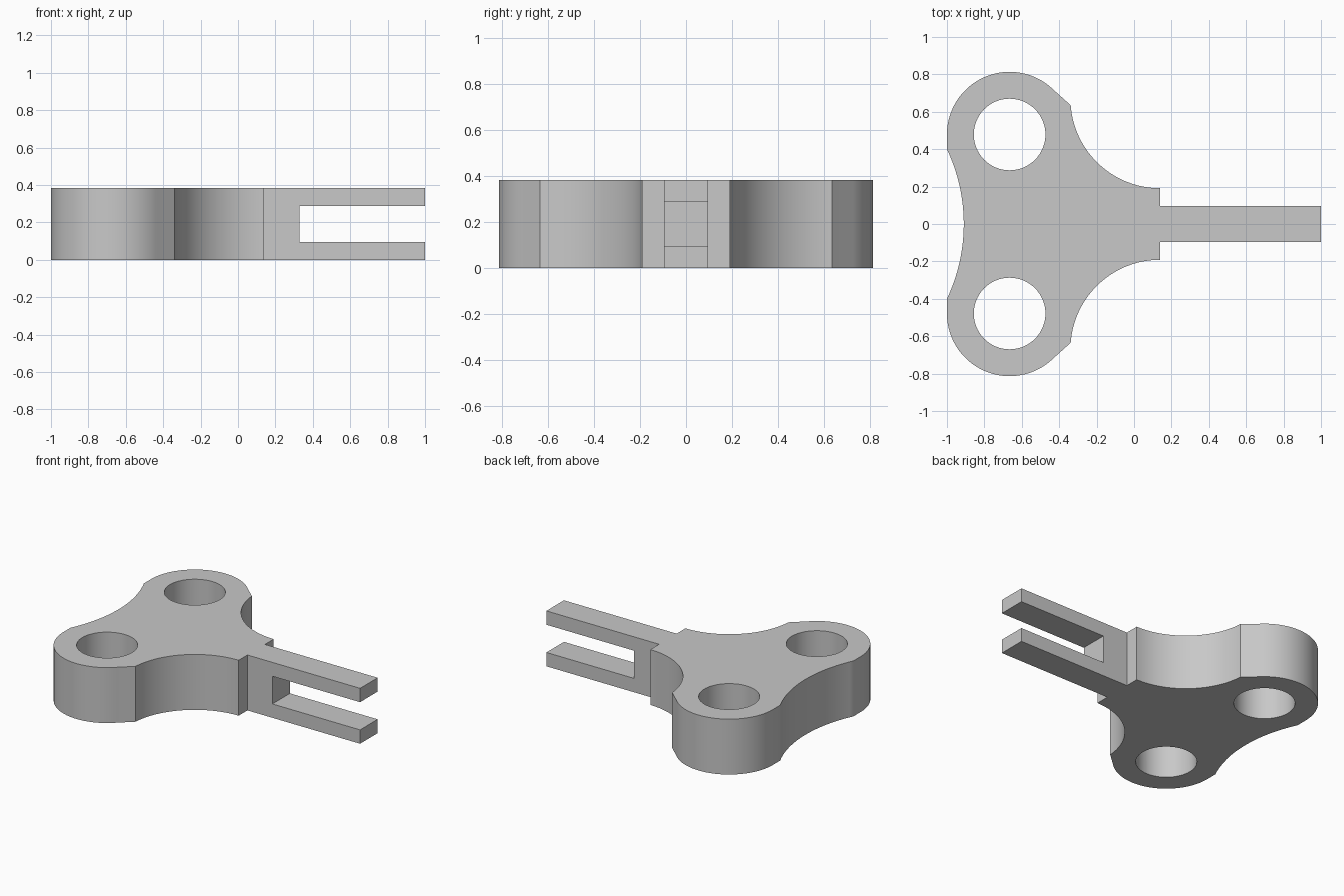
import bpy, bmesh
from math import radians, asin, atan2, cos, sin, degrees
from mathutils import Vector

if "Cube" in bpy.data.objects:
    bpy.data.objects.remove(bpy.data.objects["Cube"])

U = 0.0957                       # design module
HEIGHT = 4 * U
LOBE = Vector((-1 + 3.5 * U, 5 * U))
NECK_X, SLOT_X = 1 - 9 * U, 1 - 7 * U

grey = bpy.data.materials.new("plain grey")
grey.use_nodes = True
colour = (0.58, 0.58, 0.58, 1)
grey.diffuse_color = colour
grey.node_tree.nodes["Principled BSDF"].inputs["Base Color"].default_value = colour


def arc(centre, radius, start, end, steps):
    """Points along an arc, angles in degrees."""
    angles = [radians(start + (end - start) * i / steps) for i in range(steps + 1)]
    return [(centre[0] + radius * cos(a), centre[1] + radius * sin(a)) for a in angles]


def prism(name, base, direction):
    """Extrude a closed loop of 3D points along a direction."""
    bm = bmesh.new()
    face = bm.faces.new([bm.verts.new(p) for p in base])
    grown = bmesh.ops.extrude_face_region(bm, geom=[face], use_keep_orig=True)
    new_verts = [g for g in grown["geom"] if isinstance(g, bmesh.types.BMVert)]
    bmesh.ops.translate(bm, verts=new_verts, vec=direction)
    bmesh.ops.recalc_face_normals(bm, faces=bm.faces)
    mesh = bpy.data.meshes.new(name)
    bm.to_mesh(mesh)
    bm.free()
    mesh.materials.append(grey)
    obj = bpy.data.objects.new(name, mesh)
    bpy.context.collection.objects.link(obj)
    return obj


def activate(obj):
    bpy.ops.object.select_all(action="DESELECT")
    obj.select_set(True)
    bpy.context.view_layer.objects.active = obj


# Body outline, one half from the neck round to the back, then mirrored
cove_centre, cove_radius = (NECK_X, 7 * U), 5 * U
cove_end = 180 + degrees(asin((7 * U - 0.635) / cove_radius))
half = arc(cove_centre, cove_radius, 270, cove_end, 32)
half += arc(LOBE, 3.5 * U, 45, 180, 48)
back_centre, back_radius = (-1.844, 0), 0.934
back_angle = degrees(atan2(0.4, -1 - back_centre[0]))
half += arc(back_centre, back_radius, back_angle, 0, 16)
outline = half + [(x, -y) for x, y in reversed(half[:-1])]
body = prism("body", [(x, y, 0) for x, y in outline], (0, 0, HEIGHT))

# Round through holes in both lobes
for side in (1, -1):
    ring = arc((LOBE.x, side * LOBE.y), 2 * U, 0, 360, 64)[:-1]
    cutter = prism("hole_cutter", [(x, y, -0.1) for x, y in ring], (0, 0, HEIGHT + 0.2))
    cutter.hide_render = True
    cut = body.modifiers.new("hole", "BOOLEAN")
    cut.operation, cut.solver, cut.object = "DIFFERENCE", "EXACT", cutter
    activate(body)
    bpy.ops.object.modifier_apply(modifier=cut.name)
    bpy.data.objects.remove(cutter)

activate(body)
bpy.ops.object.shade_smooth_by_angle(angle=radians(30))

# Slotted fork reaching out from the neck
fork = [(NECK_X, 0), (1, 0), (1, U), (SLOT_X, U),
        (SLOT_X, 3 * U), (1, 3 * U), (1, HEIGHT), (NECK_X, HEIGHT)]
prism("fork", [(x, -U, z) for x, z in fork], (0, 2 * U, 0))
